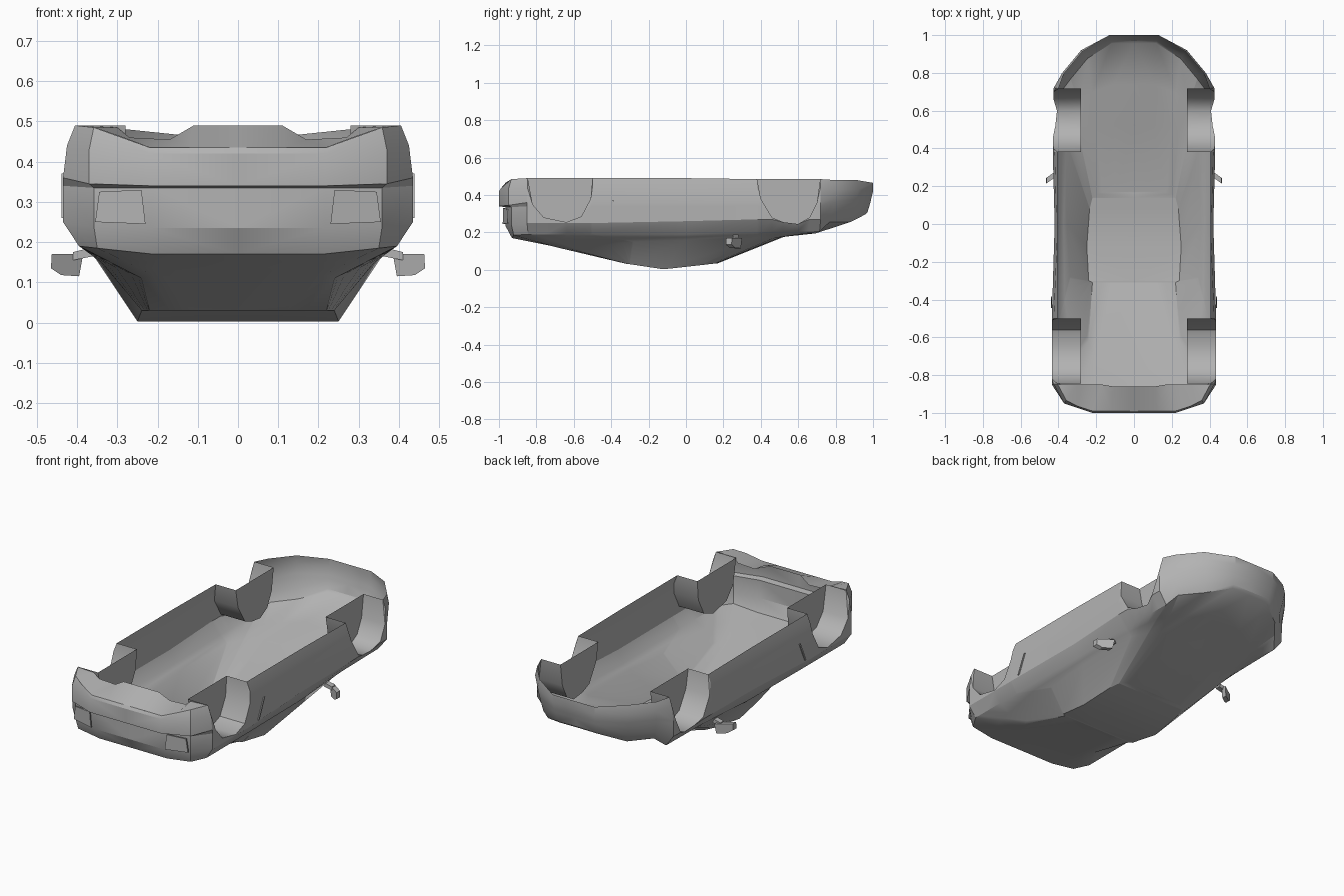
import bpy, bmesh, math
from mathutils import Vector

old = bpy.data.objects.get("Cube")
if old:
    bpy.data.objects.remove(old)

paint = bpy.data.materials.new("grey_paint")
paint.use_nodes = True
GREY = (0.45, 0.45, 0.45, 1)
paint.diffuse_color = GREY
paint.node_tree.nodes["Principled BSDF"].inputs["Base Color"].default_value = GREY


def make_part(name, faces, down=False, angle=28):
    """Mesh one half from faces given as point lists, then mirror it across x."""
    bm = bmesh.new()
    for face in faces:
        bm.faces.new([bm.verts.new(p) for p in face])
    bmesh.ops.remove_doubles(bm, verts=bm.verts, dist=0.0008)
    bmesh.ops.dissolve_degenerate(bm, edges=bm.edges, dist=0.0005)
    bmesh.ops.recalc_face_normals(bm, faces=bm.faces)
    if down:
        bm.faces.ensure_lookup_table()
        lowest = min(bm.faces, key=lambda f: f.calc_center_median().z)
        if lowest.normal.z > 0:
            bmesh.ops.reverse_faces(bm, faces=bm.faces)
    mesh = bpy.data.meshes.new(name)
    bm.to_mesh(mesh)
    bm.free()
    mesh.materials.append(paint)
    ob = bpy.data.objects.new(name, mesh)
    bpy.context.collection.objects.link(ob)
    mirror = ob.modifiers.new("mirror", 'MIRROR')
    mirror.use_clip = True
    bpy.ops.object.select_all(action='DESELECT')
    ob.select_set(True)
    bpy.context.view_layer.objects.active = ob
    bpy.ops.object.shade_smooth_by_angle(angle=math.radians(angle))
    return ob


def strips(rows):
    """Quads between neighbouring rows of points."""
    return [(a[i], a[i + 1], b[i + 1], b[i])
            for a, b in zip(rows, rows[1:]) for i in range(len(a) - 1)]


# Wall profiles as (inset, height), from the sill to the deck edge
NOSE = [(0, .465), (0, .42), (.01, .38), (.015, .36), (.03, .31), (.045, .295)]
NOSE_CORNER = [(.01, .48), (0, .43), (.01, .38), (.015, .36), (.03, .3), (.055, .255)]
FENDER = [(.025, .485), (.01, .44), (0, .36), (0, .34), (0, .27), (.05, .205)]
DOOR = [(.015, .49), (.01, .44), (0, .36), (0, .34), (0, .26), (.03, .19)]
HAUNCH = [(.03, .49), (.01, .44), (0, .36), (0, .34), (0, .25), (.04, .19)]
TAIL_CORNER = [(.02, .485), (0, .43), (0, .345), (.02, .335), (.02, .24), (.035, .185)]
TAIL = [(.01, .435), (0, .42), (0, .34), (.035, .335), (.035, .235), (.07, .17)]

# Plan outline of half the body, nose to tail, with the profile at each station
OUTLINE = [(0, 1, NOSE), (.13, 1, NOSE), (.28, .92, NOSE_CORNER),
           (.38, .8, NOSE_CORNER), (.425, .72, FENDER), (.43, .38, FENDER),
           (.42, 0, DOOR), (.435, -.5, HAUNCH), (.435, -.85, HAUNCH),
           (.37, -.95, TAIL_CORNER), (.22, -1, TAIL), (0, -1, TAIL)]

# Foot of the cabin and edge of the roof at the same stations
CABIN_FOOT = [(0, .52, .175), (.1, .52, .175), (.2, .51, .175), (.24, .5, .175),
              (.29, .47, .17), (.34, .38, .17), (.355, 0, .16), (.34, -.28, .15),
              (.24, -.62, .11), (.215, -.69, .12), (.2, -.73, .13), (0, -.73, .13)]
ROOF_EDGE = [(0, .17, .035), (.1, .17, .035), (.17, .165, .035), (.2, .16, .035),
             (.22, .14, .032), (.235, .08, .025), (.25, -.12, .003), (.24, -.3, .03),
             (.22, -.31, .03), (.17, -.31, .03), (.12, -.31, .03), (0, -.31, .03)]

# Wheel arches as (y, height), keyed by the station they follow
ARCHES = {4: [(.70, .36), (.66, .28), (.6, .245), (.52, .255), (.46, .28), (.4, .38)],
          7: [(-.51, .38), (-.56, .285), (-.64, .255), (-.76, .28), (-.82, .35)]}

# Body cross-sections at every station
sections = []
for i, (x, y, profile) in enumerate(OUTLINE):
    before, after = OUTLINE[max(i - 1, 0)], OUTLINE[min(i + 1, len(OUTLINE) - 1)]
    tangent = Vector((after[0] - before[0], after[1] - before[1])).normalized()
    inward = Vector((tangent.y, -tangent.x, 0))
    if x == 0:
        inward = Vector((0, -y, 0))
    wall = [Vector((x, y, z)) + inward * inset for inset, z in profile]
    foot, roof = Vector(CABIN_FOOT[i]), Vector(ROOF_EDGE[i])
    hood = wall[-1].lerp(foot, .5)
    if y > .75:
        hood.z -= .02
    sections.append(wall + [hood, foot, roof, Vector((0, roof.y, roof.z))])


def trim(section, height):
    """Slide wall points above an arch down the wall to the arch height."""
    k = next(j for j, p in enumerate(section) if p.z <= height)
    a, b = section[k - 1], section[k]
    rim = a.lerp(b, (a.z - height) / (a.z - b.z))
    return [rim.copy() for _ in range(k)] + section[k:]


# Insert arch sections, and collect the arch rims
rows, rims = [], []
for i, section in enumerate(sections):
    rows.append(section)
    if i in ARCHES:
        nxt = sections[i + 1]
        rim = [section[0]]
        y0, y1 = OUTLINE[i][1], OUTLINE[i + 1][1]
        for y, height in ARCHES[i]:
            t = (y - y0) / (y1 - y0)
            cut = trim([a.lerp(b, t) for a, b in zip(section, nxt)], height)
            rows.append(cut)
            rim.append(cut[0])
        rims.append(rim + [nxt[0]])

make_part("body_shell", strips(rows), down=True)

# Wheel wells: arch liner and inner wall
for label, rim in zip(("front", "rear"), rims):
    inner = [Vector((.28, p.y, p.z)) for p in rim]
    top = [Vector((.28, p.y, rim[0].z)) for p in rim]
    make_part(label + "_wheel_liners", strips([rim, inner]), angle=40)
    make_part(label + "_wheel_walls", strips([inner, top]))

# Rear diffuser closing the underside of the tail
lip = [sections[11][0], Vector((.12, -.99, .435)), sections[10][0],
       Vector((.3, -.965, .465)), sections[9][0], sections[8][0]]
inner_lip = [Vector(p) for p in ((0, -.86, .49), (.11, -.86, .49), (.17, -.85, .455),
                                 (.27, -.85, .46), (.3, -.85, .485), (.4, -.85, .49))]
make_part("rear_diffuser", strips([lip, inner_lip]))


def prism(points, shift):
    """Solid from a flat outline pushed along a vector."""
    near = [Vector(p) for p in points]
    far = [p + Vector(shift) for p in near]
    n = len(near)
    sides = [(near[i], near[(i + 1) % n], far[(i + 1) % n], far[i]) for i in range(n)]
    return [near, far[::-1]] + sides


# Tail lamps set in the rear recess
make_part("tail_lamps", prism([(.23, -.972, .245), (.355, -.945, .25),
                               (.345, -.948, .325), (.24, -.97, .33)], (0, -.008, 0)))

# Door mirrors and their stalks
mirror_face = [(.385, .17), (.463, .17), (.465, .135), (.44, .118), (.395, .115)]
make_part("door_mirrors", prism([(x, .3 - (x - .385) * .7, z) for x, z in mirror_face],
                                (0, -.03, 0)))
make_part("mirror_stalks", prism([(.36, .25, .165), (.41, .25, .155),
                                  (.41, .25, .175), (.37, .25, .185)], (0, .03, 0)))

# Side vent blades behind the doors
make_part("side_vents", prism([(.434, -.385, .37), (.434, -.395, .37),
                               (.434, -.445, .26), (.434, -.435, .26)], (.005, 0, 0)))
